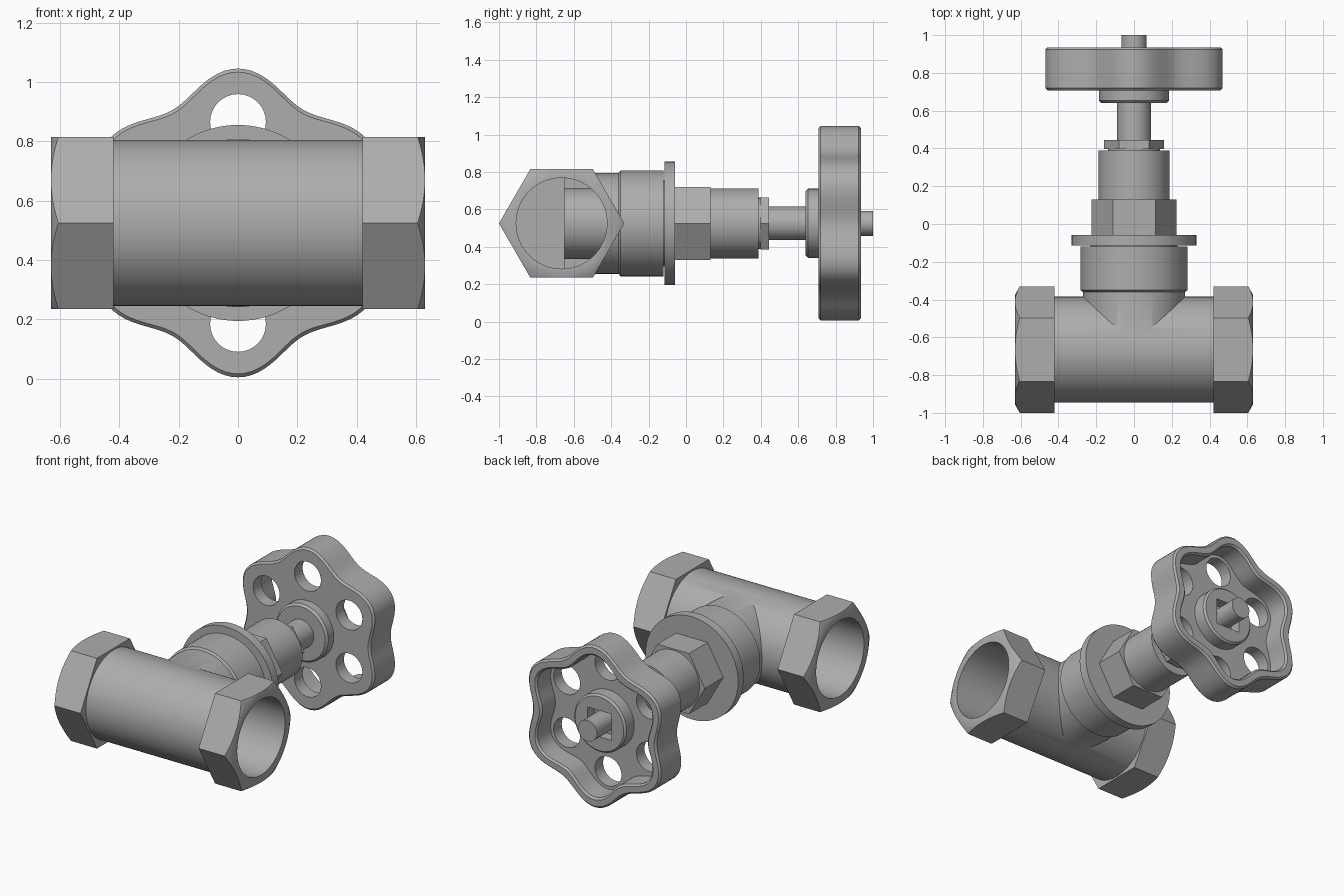
import bpy, bmesh, math
from mathutils import Matrix, Vector

if "Cube" in bpy.data.objects:
    bpy.data.objects.remove(bpy.data.objects["Cube"], do_unlink=True)

AXIS_Z = 0.525   # height of both centre lines
PIPE_Y = -0.665  # depth of the pipe's centre line

steel = bpy.data.materials.new("grey steel")
steel.use_nodes = True
grey = (0.42, 0.42, 0.42, 1)
steel.diffuse_color = grey
steel.node_tree.nodes["Principled BSDF"].inputs["Base Color"].default_value = grey

ALONG_Y = Matrix.Translation((0, 0, AXIS_Z)) @ Matrix.Rotation(-math.pi / 2, 4, 'X')
ALONG_X = Matrix.Translation((0, PIPE_Y, AXIS_Z)) @ Matrix.Rotation(math.pi / 2, 4, 'Y')


def finish(name, bm):
    bmesh.ops.recalc_face_normals(bm, faces=bm.faces)
    mesh = bpy.data.meshes.new(name)
    bm.to_mesh(mesh)
    bm.free()
    mesh.materials.append(steel)
    obj = bpy.data.objects.new(name, mesh)
    bpy.context.collection.objects.link(obj)
    return obj


def lathe(name, profile, matrix=ALONG_Y, sides=64, phase=0, closed=False, wave=0):
    """Revolve (radius, distance) points; wave adds six lobes."""
    bm = bmesh.new()
    rings = []
    for r, h in profile:
        ring = []
        for i in range(sides):
            a = 2 * math.pi * i / sides + phase
            rr = r - wave * math.cos(6 * a)
            ring.append(bm.verts.new(matrix @ Vector((rr * math.cos(a), rr * math.sin(a), h))))
        rings.append(ring)
    pairs = list(zip(rings, rings[1:]))
    if closed:
        pairs.append((rings[-1], rings[0]))
    else:
        bm.faces.new(rings[0])
        bm.faces.new(rings[-1])
    for low, high in pairs:
        for i in range(sides):
            j = (i + 1) % sides
            bm.faces.new((low[i], low[j], high[j], high[i]))
    return finish(name, bm)


def box(name, size, centre):
    bm = bmesh.new()
    bmesh.ops.create_cube(bm, size=1, matrix=Matrix.Translation(centre) @ Matrix.Diagonal((*size, 1)))
    return finish(name, bm)


def boolean(obj, other, operation='DIFFERENCE', keep=False):
    mod = obj.modifiers.new("cut", 'BOOLEAN')
    mod.operation, mod.solver, mod.object = operation, 'EXACT', other
    bpy.ops.object.select_all(action='DESELECT')
    bpy.context.view_layer.objects.active = obj
    obj.select_set(True)
    bpy.ops.object.modifier_apply(modifier=mod.name)
    if not keep:
        bpy.data.objects.remove(other, do_unlink=True)


# Pipe body with the neck that branches towards the back
bore = lathe("bore_cutter", [(0.243, -0.8), (0.243, 0.8)], ALONG_X)
body = lathe("pipe_body", [(0.28, -0.5), (0.28, 0.5)], ALONG_X, 96)
neck = lathe("neck", [(0.27, PIPE_Y), (0.27, -0.36), (0.283, -0.35), (0.283, -0.12)], sides=96)
boolean(body, neck, 'UNION')
boolean(body, bore, keep=True)

# Hexagonal pipe ends with a turned chamfer on the outer edge
for side, label in ((1, "left"), (-1, "right")):
    nut = lathe(label + "_pipe_end", [(0.335, side * 0.42), (0.335, side * 0.63)],
                ALONG_X, 6, math.pi / 2)
    turned = lathe("chamfer_cutter", [(0.4, side * 0.4), (0.4, side * 0.569),
                                      (0.29, side * 0.63)], ALONG_X, 96)
    boolean(nut, turned, 'INTERSECT')
    boolean(nut, bore, keep=True)

# Inner baffle: two half walls joined by the seat, with the plug above
for side, label in ((1, "front"), (-1, "back")):
    wall = lathe(label + "_baffle", [(0.25, side * 0.2), (0.25, side * 0.17)], ALONG_X)
    half = box("half_cutter", (1, 0.6, 1), (0, -0.65 + side * 0.3, AXIS_Z))
    boolean(wall, half)
box("valve_seat", (0.4, 0.02, 0.49), (0, -0.66, AXIS_Z))
lathe("valve_plug", [(0.19, -0.65), (0.19, -0.4)])
bpy.data.objects.remove(bore, do_unlink=True)

# Bonnet parts, stacked along the stem
lathe("neck_groove", [(0.23, -0.14), (0.23, -0.1)])
lathe("flange", [(0.33, -0.115), (0.33, -0.058)], sides=96)
lathe("bonnet_hex", [(0.225, -0.07), (0.225, 0.13)], sides=6)
lathe("bonnet_barrel", [(0.187, 0.12), (0.187, 0.388)])
lathe("gland_collar", [(0.137, 0.38), (0.137, 0.4)])
lathe("gland_nut", [(0.16, 0.398), (0.16, 0.445)], sides=6)
lathe("stem", [(0.09, 0.43), (0.09, 0.66)])
lathe("stem_tip", [(0.067, 0.65), (0.067, 1.0)], sides=32)

# Handwheel: lobed rim and web, pierced by a hole in every lobe
wheel = lathe("handwheel", [(0.468, 0.708), (0.48, 0.72), (0.48, 0.923), (0.468, 0.935),
                            (0.427, 0.935), (0.415, 0.923), (0.415, 0.79)],
              sides=144, wave=0.04)
for i in range(6):
    a = math.radians(30 + 60 * i)
    offset = Matrix.Translation((0.34 * math.cos(a), 0, 0.34 * math.sin(a)))
    hole = lathe("hole_cutter", [(0.094, 0.6), (0.094, 0.85)], offset @ ALONG_Y, 32)
    boolean(wheel, hole)

# Hub with a square socket around the stem
hub = lathe("hub", [(0.172, 0.64), (0.185, 0.653), (0.185, 0.868), (0.173, 0.88)])
boolean(hub, box("socket_cutter", (0.17, 0.2, 0.17), (0, 0.91, AXIS_Z)))

for obj in bpy.context.collection.objects:
    if obj.type == 'MESH' and obj.data.materials and obj.data.materials[0] == steel:
        bpy.ops.object.select_all(action='DESELECT')
        bpy.context.view_layer.objects.active = obj
        obj.select_set(True)
        bpy.ops.object.shade_smooth_by_angle(angle=math.radians(30))
